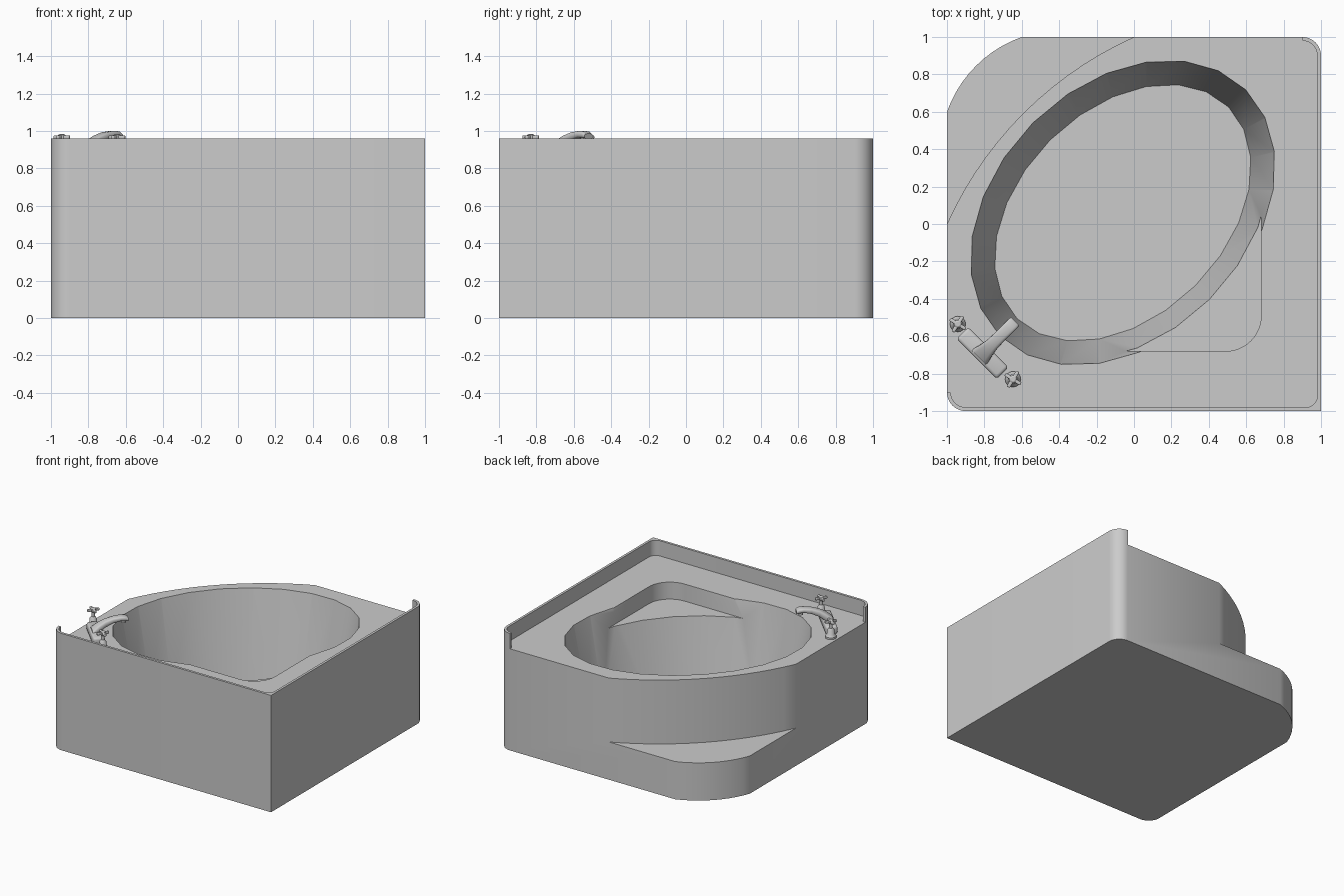
import bpy, bmesh, math
from mathutils import Vector, Matrix

if "Cube" in bpy.data.objects:
    bpy.data.objects.remove(bpy.data.objects["Cube"])

DECK, TOP, STEP, SEAT, FLOOR = 0.835, 0.96, 0.31, 0.695, 0.10
ROUND = 1 - math.cos(math.pi / 4)      # sagitta of a quarter circle of radius 1

mat = bpy.data.materials.new("light_grey")
mat.use_nodes = True
mat.diffuse_color = (0.6, 0.6, 0.6, 1)
mat.node_tree.nodes["Principled BSDF"].inputs["Base Color"].default_value = (0.6, 0.6, 0.6, 1)


def finish(bm, name):
    bmesh.ops.recalc_face_normals(bm, faces=bm.faces)
    mesh = bpy.data.meshes.new(name)
    bm.to_mesh(mesh)
    bm.free()
    mesh.materials.append(mat)
    ob = bpy.data.objects.new(name, mesh)
    bpy.context.collection.objects.link(ob)
    return ob


def smooth(ob, angle=32):
    bpy.ops.object.select_all(action='DESELECT')
    ob.select_set(True)
    bpy.context.view_layer.objects.active = ob
    bpy.ops.object.shade_smooth_by_angle(angle=math.radians(angle))


def arc(p, q, sag, n=10):
    """Arc from p to q; positive sag bulges to the right of travel."""
    p, q = Vector(p), Vector(q)
    c = (q - p).length
    d = (q - p) / c
    side = Vector((d.y, -d.x)) * (1 if sag > 0 else -1)
    s = abs(sag)
    r = (c * c / 4 + s * s) / (2 * s)
    h = math.asin(c / 2 / r)
    return [(p + q) / 2 + side * (r * math.cos(t) - r + s) + d * r * math.sin(t)
            for t in (h * (2 * i / n - 1) for i in range(n + 1))]


def loft(name, rings):
    """Closed solid through rings of equal point count."""
    bm = bmesh.new()
    vs = [[bm.verts.new(p) for p in ring] for ring in rings]
    n = len(vs[0])
    for a, b in zip(vs, vs[1:]):
        for i in range(n):
            bm.faces.new((a[i], a[(i + 1) % n], b[(i + 1) % n], b[i]))
    bm.faces.new(vs[0][::-1])
    bm.faces.new(vs[-1])
    return finish(bm, name)


def prism(name, plan, z0, z1):
    return loft(name, [[(p[0], p[1], z) for p in plan] for z in (z0, z1)])


def cut(ob, cutter):
    mod = ob.modifiers.new("cut", 'BOOLEAN')
    mod.operation = 'DIFFERENCE'
    mod.solver = 'EXACT'
    mod.object = cutter
    bpy.context.view_layer.objects.active = ob
    bpy.ops.object.modifier_apply(modifier=mod.name)
    bpy.data.objects.remove(cutter)


# Tub body: square plan with rounded corners
plan = (arc((-1, -0.9), (-0.9, -1), 0.1 * ROUND) + [(1, -1)]
        + arc((1, 0.9), (0.9, 1), 0.1 * ROUND)
        + arc((-0.6, 1), (-1, 0.6), 0.064))
tub = prism("tub_body", plan, 0, DECK)

# Curved apron above the entry step
apron = arc((0, 1), (-1, 0), 0.13, 14) + [(-1.1, -0.05), (-1.1, 1.1), (0.05, 1.1)]
cut(tub, prism("apron_cutter", apron, STEP, 1.2))


# Oval basin, tapering to its floor
def oval(z):
    grow = 0.177 * (z - DECK)
    turn = Matrix.Rotation(math.pi / 4, 3, 'Z')
    return [turn @ Vector(((0.93 + grow) * math.cos(t), (0.68 + grow) * math.sin(t), 0))
            + Vector((-0.06, 0.06, z)) for t in (i * math.tau / 24 for i in range(24))]


cut(tub, loft("basin_cutter", [oval(FLOOR), oval(DECK + 0.03)]))

# Corner seat recess
seat = (arc((0.49, -0.68), (0.68, -0.49), 0.19 * ROUND)
        + [(0.68, 0.15), (0.2, 0.15), (-0.15, -0.2), (-0.15, -0.68)])
cut(tub, prism("seat_cutter", seat, SEAT, 1.2))
smooth(tub)

# Thin upstand along the two wall sides
upstand = (arc((-1, -0.9), (-0.9, -1), 0.1 * ROUND) + [(1, -1)]
           + arc((1, 0.9), (0.9, 1), 0.1 * ROUND)
           + arc((0.9, 0.98), (0.98, 0.9), -0.08 * ROUND)
           + arc((0.98, -0.92), (0.92, -0.98), -0.06 * ROUND)
           + arc((-0.9, -0.98), (-0.98, -0.9), -0.08 * ROUND))
smooth(prism("wall_upstand", upstand, DECK, TOP))


# Tap base bar
def box(name, size, loc, angle, bevel):
    bm = bmesh.new()
    bmesh.ops.create_cube(bm, size=1)
    bmesh.ops.scale(bm, vec=size, verts=bm.verts)
    bmesh.ops.bevel(bm, geom=bm.edges[:], offset=bevel, segments=3, profile=0.5, affect='EDGES')
    bm.transform(Matrix.Translation(loc) @ Matrix.Rotation(angle, 4, 'Z'))
    ob = finish(bm, name)
    smooth(ob, 40)
    return ob


box("tap_base", (0.305, 0.09, 0.07), (-0.81, -0.69, DECK + 0.03), -math.pi / 4, 0.018)

# Spout: distance along the diagonal, height, half width, half thickness
stations = [(0, 0.865, 0.06, 0.045), (0.05, 0.915, 0.045, 0.035), (0.10, 0.948, 0.036, 0.028),
            (0.16, 0.972, 0.033, 0.022), (0.22, 0.983, 0.034, 0.018),
            (0.255, 0.981, 0.034, 0.018), (0.275, 0.972, 0.031, 0.014)]
rings = []
for s, z, w, h in stations:
    ring = []
    for i in range(16):
        c, k = math.cos(i * math.tau / 16), math.sin(i * math.tau / 16)
        u = w * math.copysign(abs(c) ** 0.6, c)
        v = h * math.copysign(abs(k) ** 0.6, k)
        ring.append((-0.83 + (s - u) * 0.7071, -0.715 + (s + u) * 0.7071, z + v))
    rings.append(ring)
smooth(loft("tap_spout", rings), 45)


# Turned parts: outlet and handle stems
def turned(name, x, y, profile):
    ob = loft(name, [[(x + r * math.cos(t), y + r * math.sin(t), z)
                      for t in (i * math.tau / 16 for i in range(16))] for r, z in profile])
    smooth(ob)


turned("spout_outlet", -0.66, -0.545, [(0.018, 0.945), (0.018, 0.975)])

for side, (x, y) in {"left": (-0.647, -0.83), "right": (-0.942, -0.535)}.items():
    turned(side + "_handle_stem", x, y,
           [(0.042, DECK), (0.042, 0.85), (0.03, 0.865), (0.026, 0.90), (0.014, 0.915),
            (0.014, 0.95), (0.02, 0.957), (0.02, 0.978), (0.012, 0.983)])
    for i, angle in enumerate((-32, 58)):
        box(f"{side}_handle_bar_{i + 1}", (0.098, 0.02, 0.02), (x, y, 0.967),
            math.radians(angle), 0.006)
